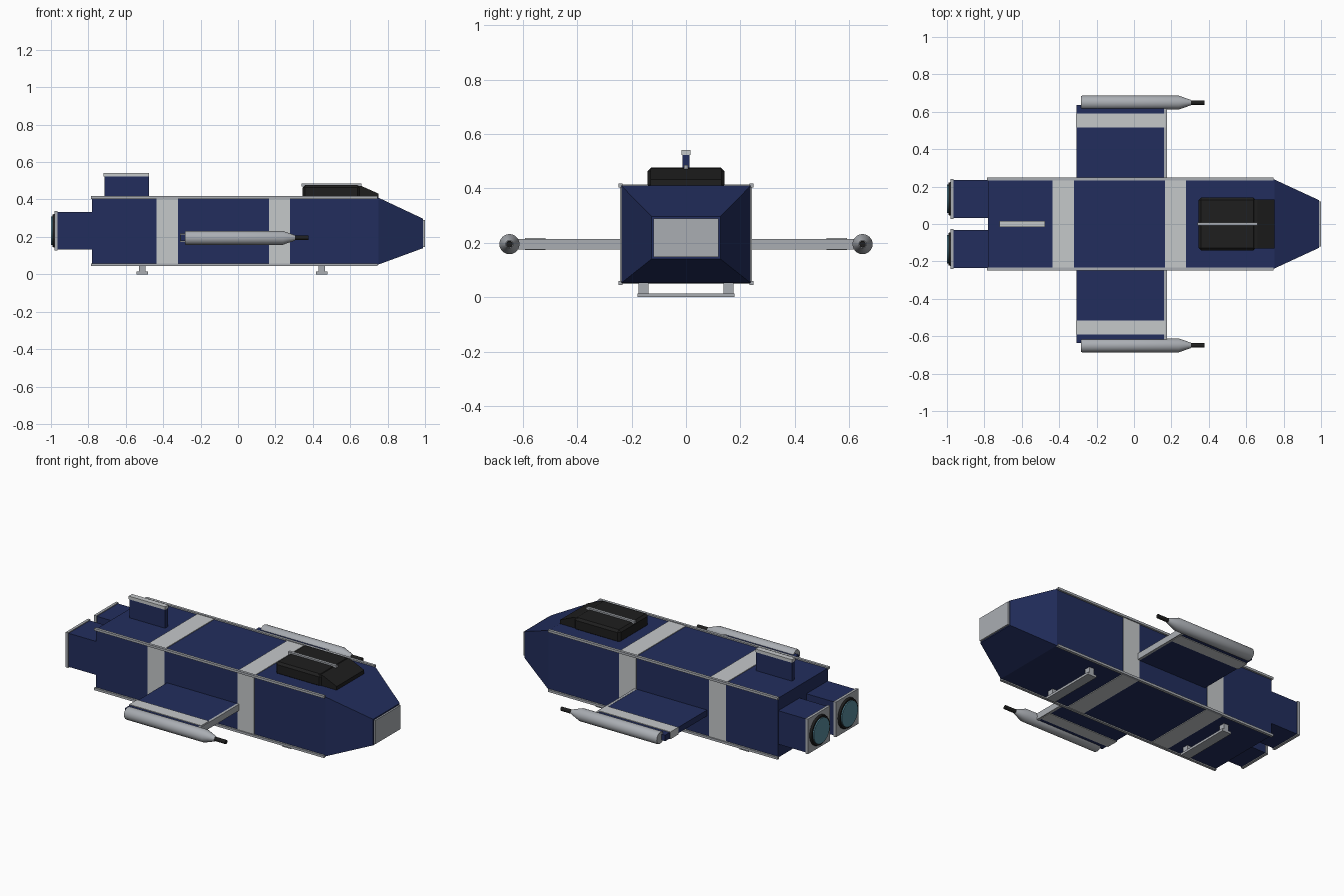
import bpy, bmesh, math
from mathutils import Matrix

if "Cube" in bpy.data.objects:
    bpy.data.objects.remove(bpy.data.objects["Cube"])


def material(name, rgb):
    m = bpy.data.materials.new(name)
    m.diffuse_color = (*rgb, 1)
    m.use_nodes = True
    m.node_tree.nodes["Principled BSDF"].inputs["Base Color"].default_value = m.diffuse_color
    return m


NAVY = material("navy", (0.016, 0.027, 0.11))
LIGHT = material("light_grey", (0.56, 0.58, 0.59))
GREY = material("mid_grey", (0.40, 0.42, 0.45))
BLACK = material("black", (0.013, 0.013, 0.013))
CYAN = material("glow_blue", (0.10, 0.26, 0.34))


def finish(name, bm, mat, smooth=False):
    bmesh.ops.recalc_face_normals(bm, faces=bm.faces)
    me = bpy.data.meshes.new(name)
    bm.to_mesh(me)
    bm.free()
    me.materials.append(mat)
    ob = bpy.data.objects.new(name, me)
    bpy.context.collection.objects.link(ob)
    if smooth:
        bpy.ops.object.select_all(action='DESELECT')
        ob.select_set(True)
        bpy.context.view_layer.objects.active = ob
        bpy.ops.object.shade_smooth_by_angle(angle=math.radians(35))
    return ob


def loft(name, sections, mat):
    """Loft rectangles (x, y0, y1, z0, z1) along x."""
    bm = bmesh.new()
    rings = []
    for x, y0, y1, z0, z1 in sections:
        rings.append([bm.verts.new((x, y, z)) for y, z in
                      ((y0, z0), (y1, z0), (y1, z1), (y0, z1))])
    for a, b in zip(rings, rings[1:]):
        for i in range(4):
            j = (i + 1) % 4
            bm.faces.new((a[i], a[j], b[j], b[i]))
    bm.faces.new(rings[0])
    bm.faces.new(rings[-1])
    return finish(name, bm, mat)


def box(name, x, y, z, mat):
    return loft(name, [(x[0], *y, *z), (x[1], *y, *z)], mat)


def lathe(name, y, z, profile, mat, segs=24):
    """Solid of revolution about a line parallel to x; profile is (x, r)."""
    bm = bmesh.new()
    rings = [[bm.verts.new((x, y + r * math.cos(k * math.tau / segs),
                            z + r * math.sin(k * math.tau / segs)))
              for k in range(segs)] for x, r in profile]
    for a, b in zip(rings, rings[1:]):
        for i in range(segs):
            j = (i + 1) % segs
            bm.faces.new((a[i], a[j], b[j], b[i]))
    bm.faces.new(rings[0])
    bm.faces.new(rings[-1])
    return finish(name, bm, mat, True)


def bevel(ob, width):
    mod = ob.modifiers.new("bevel", 'BEVEL')
    mod.width = width
    mod.segments = 1


# Hull with tapered nose and grey nose cap
loft("hull", [(-0.78, -0.238, 0.238, 0.052, 0.41),
              (0.75, -0.238, 0.238, 0.052, 0.41),
              (0.99, -0.127, 0.127, 0.14, 0.297)], NAVY)
box("nose_cap", (0.985, 1.0), (-0.12, 0.12), (0.147, 0.29), GREY)

# Bands round the hull
for n, x in (("rear_band", (-0.435, -0.322)), ("front_band", (0.165, 0.277))):
    box(n, x, (-0.242, 0.242), (0.048, 0.414), LIGHT)

# Rails along the four hull edges
for s in (-1, 1):
    for z in (0.052, 0.411):
        box("edge_rail", (-0.785, 0.747),
            (s * 0.241 - 0.008, s * 0.241 + 0.008), (z - 0.007, z + 0.007), GREY)

# Canopy: rear block, sloped windscreen and ridge strip
bevel(box("canopy", (0.345, 0.652), (-0.141, 0.141), (0.40, 0.477), BLACK), 0.013)
loft("windscreen", [(0.63, -0.131, 0.131, 0.40, 0.475),
                    (0.66, -0.131, 0.131, 0.40, 0.472),
                    (0.75, -0.131, 0.131, 0.40, 0.432)], BLACK)
box("canopy_ridge", (0.34, 0.66), (-0.008, 0.008), (0.47, 0.486), GREY)

# Tail fin
box("fin", (-0.715, -0.477), (-0.013, 0.013), (0.40, 0.525), NAVY)
box("fin_cap", (-0.718, -0.475), (-0.016, 0.016), (0.522, 0.541), LIGHT)

# Engines with end plate, dark ring and glowing disc
for s in (-1, 1):
    c = s * 0.134
    box("engine", (-0.97, -0.77), (c - 0.101, c + 0.101), (0.132, 0.334), NAVY)
    box("engine_plate", (-0.981, -0.965), (c - 0.106, c + 0.106), (0.127, 0.339), GREY)
    lathe("engine_ring", c, 0.233, [(-0.993, 0.086), (-0.975, 0.092)], BLACK, 32)
    lathe("engine_glow", c, 0.233, [(-1.0, 0.076), (-0.985, 0.076)], CYAN, 32)

# Wings with band, leading edge and tip gun
for s in (-1, 1):
    def span(a, b):
        return sorted((s * a, s * b))
    box("wing", (-0.307, 0.165), span(0.23, 0.637), (0.177, 0.213), NAVY)
    box("wing_band", (-0.311, 0.169), span(0.517, 0.592), (0.173, 0.217), LIGHT)
    box("wing_leading_edge", (0.16, 0.176), span(0.23, 0.625), (0.176, 0.214), GREY)
    lathe("gun_body", s * 0.649, 0.195,
          [(-0.283, 0.034), (-0.278, 0.037), (0.24, 0.037), (0.305, 0.014)], GREY)
    lathe("gun_barrel", s * 0.649, 0.195, [(0.29, 0.012), (0.376, 0.012)], BLACK, 16)

# Landing skids: a cross bar on two short legs
for x in (-0.512, 0.448):
    box("skid_bar", (x - 0.03, x + 0.03), (-0.178, 0.178), (0, 0.014), GREY)
    for s in (-1, 1):
        box("skid_leg", (x - 0.017, x + 0.017),
            (s * 0.156 - 0.019, s * 0.156 + 0.019), (0.01, 0.06), GREY)
